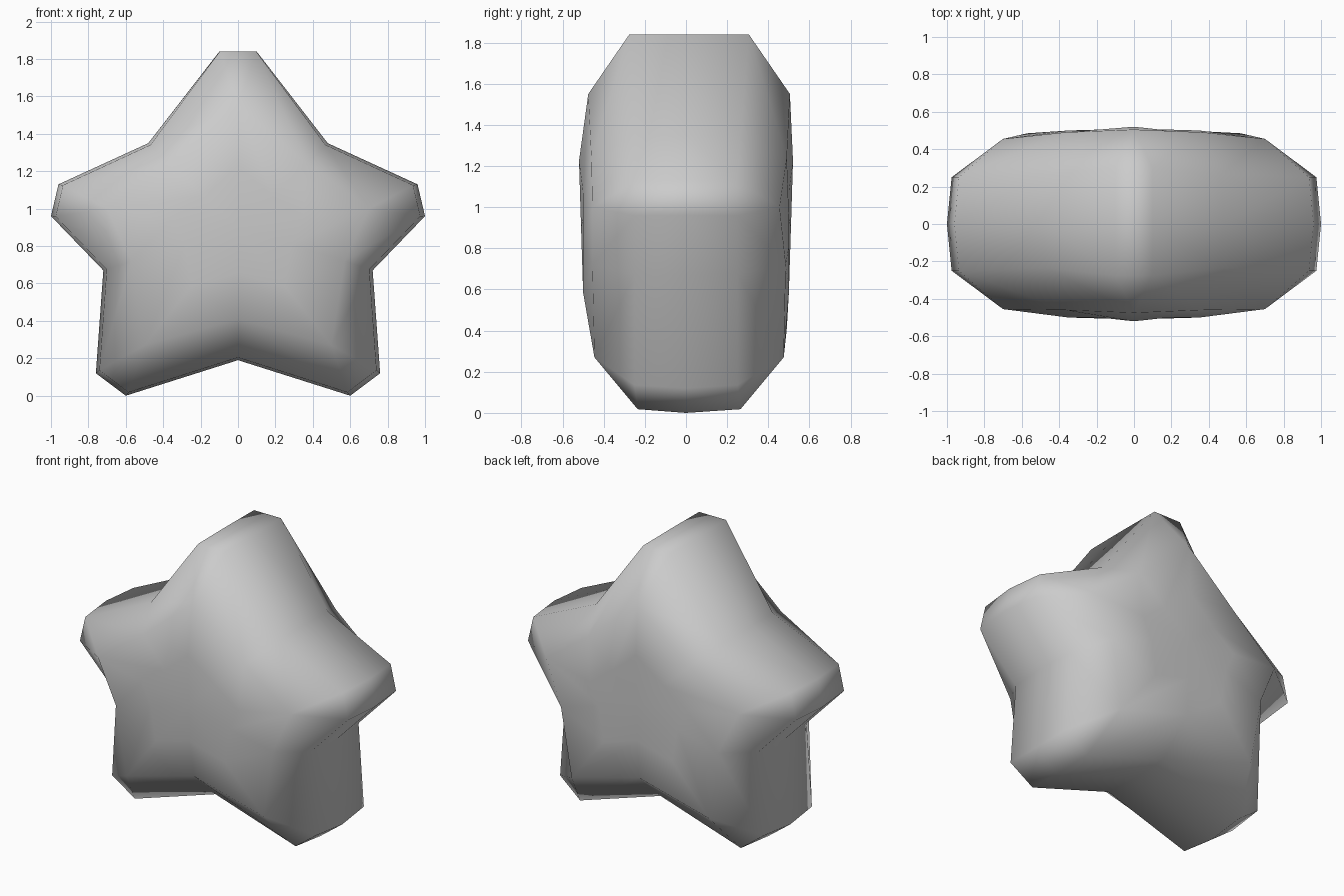
import bpy
import bmesh

cube = bpy.data.objects.get("Cube")
if cube:
    bpy.data.objects.remove(cube, do_unlink=True)

# Half profiles (x, z), clockwise from the top arm to the notch between the legs
RIM = [(0.10, 1.84), (0.48, 1.35), (0.96, 1.13), (1.0, 0.96),
       (0.72, 0.67), (0.76, 0.12), (0.60, 0.0), (0, 0.19)]
# Arm crests and notches of the puffed face (x, z, depth)
CREST = [(0, 1.55, 0.49), (0.37, 1.24, 0.475), (0.70, 1.0, 0.455), (0.70, 1.0, 0.455),
         (0.57, 0.72, 0.47), (0.50, 0.27, 0.46), (0.50, 0.27, 0.46), (0, 0.41, 0.475)]
CENTRE_Z = 0.9


def mirrored(half):
    """Complete a half profile across x = 0."""
    return half + [(-p[0], *p[1:]) for p in reversed(half[:-1])]


def shoulder(x, z):
    """Rim point drawn in slightly, keeping the top of the star level."""
    return (x * 0.975, z if z > 1.8 else CENTRE_Z + (z - CENTRE_Z) * 0.98,
            0.29 if z > 1.8 else 0.25)


def halfway(x, z, depth):
    """Point between a crest and the middle of the face."""
    return (x / 2, (z + CENTRE_Z) / 2, 0.52 if z > 1.5 else 0.5)


bm = bmesh.new()


def ring(points, side):
    return [bm.verts.new((x, side * d + (0.015 if abs(x) < 0.65 and d < 0.5 and d else 0), z))
            for x, z, d in mirrored(points)]


def bridge(a, b):
    for i in range(len(a)):
        j = (i + 1) % len(a)
        bm.faces.new((a[i], a[j], b[j], b[i]))


# Rim around the middle, then a puffed face on each side
rim = ring([(x, z, 0) for x, z in RIM], 1)
for side in (-1, 1):
    rings = [rim,
             ring([shoulder(*p) for p in RIM], side),
             ring(CREST, side),
             ring([halfway(*p) for p in CREST], side)]
    for a, b in zip(rings, rings[1:]):
        bridge(a, b)
    middle = bm.verts.new((0, side * 0.51, CENTRE_Z))
    last = rings[-1]
    for i in range(len(last)):
        bm.faces.new((last[i], last[(i + 1) % len(last)], middle))

# Collapse each paired arm tip into a single crest
bmesh.ops.remove_doubles(bm, verts=bm.verts[:], dist=0.001)
bmesh.ops.recalc_face_normals(bm, faces=bm.faces[:])
for face in bm.faces:
    face.smooth = True

mesh = bpy.data.meshes.new("puffy_star")
bm.to_mesh(mesh)
bm.free()
star = bpy.data.objects.new("puffy_star", mesh)
bpy.context.collection.objects.link(star)

# Plain light grey
grey = bpy.data.materials.new("light_grey")
grey.use_nodes = True
colour = (0.6, 0.6, 0.6, 1)
grey.diffuse_color = colour
grey.node_tree.nodes["Principled BSDF"].inputs["Base Color"].default_value = colour
mesh.materials.append(grey)
